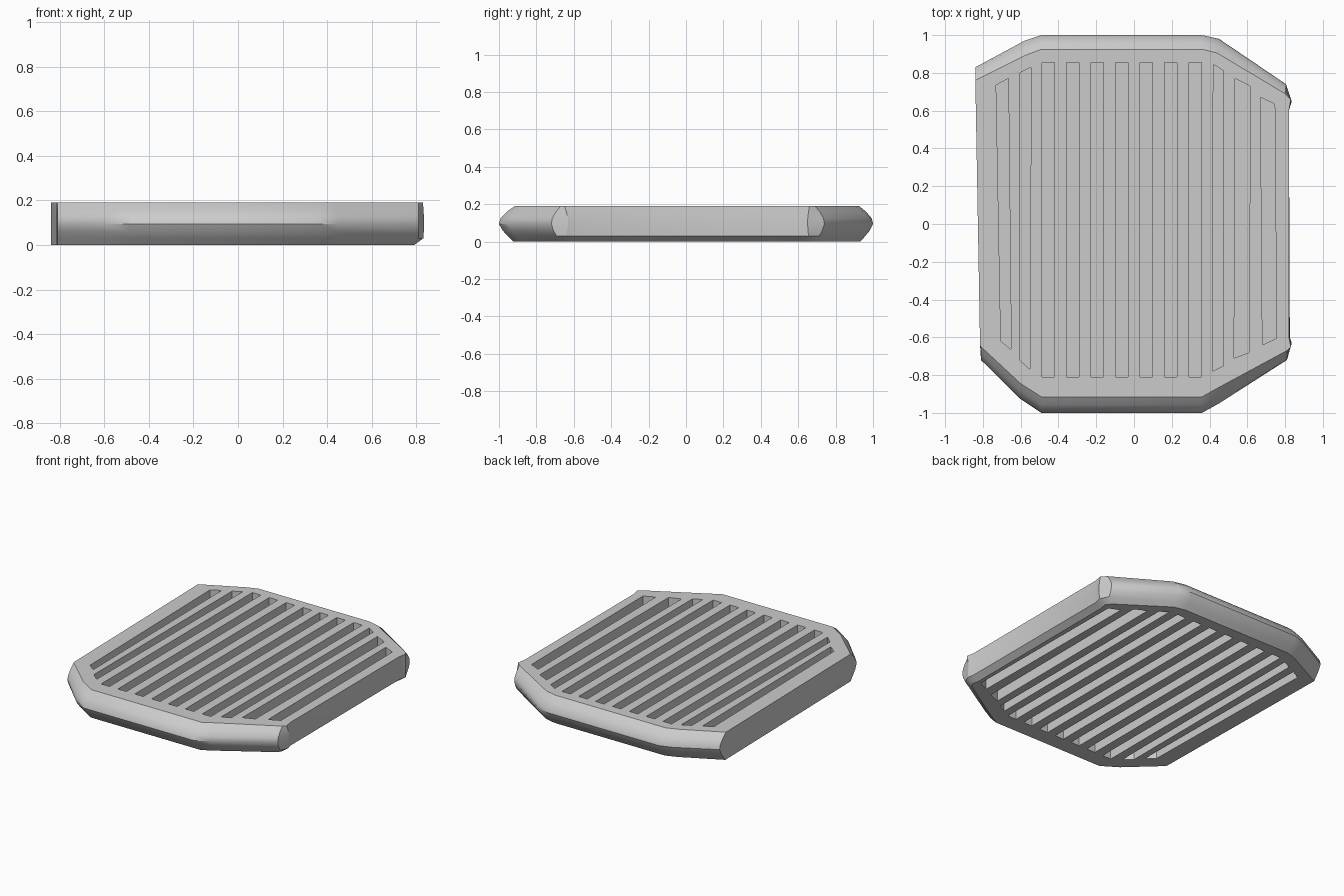
import bpy, bmesh, math

if "Cube" in bpy.data.objects:
    bpy.data.objects.remove(bpy.data.objects["Cube"])

# Outline corners: (x, y at widest height, x, y on the top face)
OUTLINE = [
    (-.84, .83, -.84, .76), (-.58, .97, -.57, .895), (-.49, 1, -.49, .925),
    (.36, 1, .36, .925), (.45, .98, .44, .905), (.805, .74, .80, .69),
    (.835, .65, .83, .66), (.82, .60, .82, .60), (.825, -.60, .82, -.60),
    (.835, -.63, .83, -.65), (.81, -.72, .81, -.67), (.45, -.95, .44, -.87),
    (.36, -1, .36, -.915), (-.49, -1, -.49, -.915), (-.61, -.92, -.60, -.845),
    (-.81, -.72, -.81, -.65), (-.815, -.64, -.815, -.64),
]
# Edge profile: height, and how far the outline pulls in towards the top face
PROFILE = [(0, .9), (.03, .55), (.06, .22), (.095, 0), (.125, .1), (.16, .5), (.19, 1)]
TOP = .19


def make_object(name, bm):
    bmesh.ops.recalc_face_normals(bm, faces=bm.faces)
    mesh = bpy.data.meshes.new(name)
    bm.to_mesh(mesh)
    bm.free()
    ob = bpy.data.objects.new(name, mesh)
    bpy.context.collection.objects.link(ob)
    return ob


def loft(bm, rings):
    loops = [[bm.verts.new(p) for p in ring] for ring in rings]
    n = len(loops[0])
    for a, b in zip(loops, loops[1:]):
        for i in range(n):
            j = (i + 1) % n
            bm.faces.new((a[i], a[j], b[j], b[i]))
    bm.faces.new(loops[0][::-1])
    bm.faces.new(loops[-1])


# Plate body, with a small chamfer under the right-hand side
rings = []
for z, t in PROFILE:
    ring = []
    for x, y, tx, ty in OUTLINE:
        px, py = x + t * (tx - x), y + t * (ty - y)
        if z == 0 and x > .8:
            px -= .04
        ring.append((px, py, z))
    rings.append(ring)
bm = bmesh.new()
loft(bm, rings)
plate = make_object("slotted_plate", bm)

# Slots: straight ones in the middle, tapered ones at the sides
slots = []
for i in range(7):
    x = -.455 + i * .13
    slots.append([(x - .033, .855), (x + .033, .855), (x + .033, -.81), (x - .033, -.81)])
slots += [
    [(-.73, .735), (-.665, .77), (-.65, -.665), (-.705, -.62)],
    [(-.605, .80), (-.545, .83), (-.55, -.77), (-.605, -.72)],
    [(.42, .845), (.475, .81), (.475, -.75), (.415, -.78)],
    [(.535, .77), (.615, .73), (.61, -.68), (.53, -.71)],
    [(.67, .67), (.745, .635), (.755, -.605), (.68, -.64)],
]

# Slots are sunk from both faces, leaving a thin web between them
bm = bmesh.new()
for slot in slots:
    for z0, z1 in ((-.05, .09), (.10, TOP + .05)):
        loft(bm, [[(x, y, z) for x, y in slot] for z in (z0, z1)])
cutter = make_object("slot_cutter", bm)
cutter.hide_render = True

mod = plate.modifiers.new("slots", 'BOOLEAN')
mod.operation = 'DIFFERENCE'
mod.solver = 'EXACT'
mod.object = cutter
bpy.context.view_layer.objects.active = plate
plate.select_set(True)
bpy.ops.object.modifier_apply(modifier=mod.name)
bpy.data.objects.remove(cutter)

# Smooth bulging rim, sharp everywhere else
bpy.ops.object.shade_smooth_by_angle(angle=math.radians(32))
